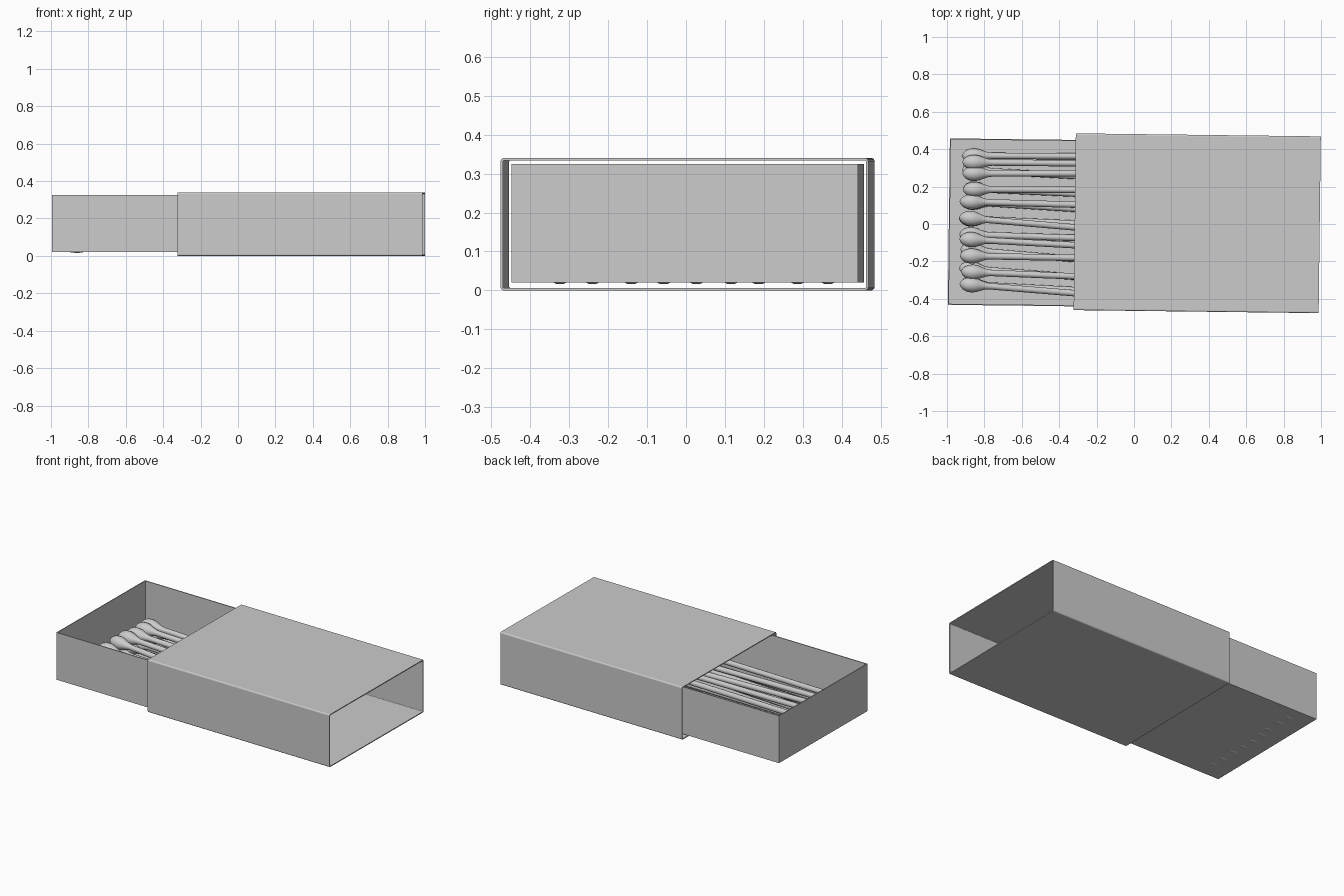
import bpy, bmesh, math, random
from mathutils import Matrix, Vector

if "Cube" in bpy.data.objects:
    bpy.data.objects.remove(bpy.data.objects["Cube"])

random.seed(4)
TILT = Matrix.Rotation(math.radians(-0.7), 4, 'Z')


def finish(name, bm, mat, smooth=False):
    bmesh.ops.transform(bm, matrix=mat, verts=bm.verts)
    bmesh.ops.recalc_face_normals(bm, faces=bm.faces)
    me = bpy.data.meshes.new(name)
    bm.to_mesh(me)
    bm.free()
    ob = bpy.data.objects.new(name, me)
    bpy.context.collection.objects.link(ob)
    if smooth:
        for p in me.polygons:
            p.use_smooth = True
    return ob


def loft(bm, rings, closed=False):
    n = len(rings[0])
    pairs = list(zip(rings, rings[1:])) + ([(rings[-1], rings[0])] if closed else [])
    for a, b in pairs:
        for i in range(n):
            j = (i + 1) % n
            bm.faces.new((a[i], a[j], b[j], b[i]))


def rounded_rect(w, h, r, steps=3):
    pts = []
    for k, (sx, sz) in enumerate([(1, 1), (-1, 1), (-1, -1), (1, -1)]):
        for s in range(steps + 1):
            a = math.pi / 2 * (k + s / steps)
            pts.append((sx * (w / 2 - r) + r * math.cos(a), sz * (h / 2 - r) + r * math.sin(a)))
    return pts


# Sleeve: thin tube open at both ends
bm = bmesh.new()
outer, inner = rounded_rect(0.945, 0.34, 0.008), rounded_rect(0.933, 0.328, 0.004)
rings = [[bm.verts.new((x, y, z)) for y, z in prof]
         for x, prof in ((-0.655, outer), (0.655, outer), (0.655, inner), (-0.655, inner))]
loft(bm, rings, closed=True)
finish("sleeve", bm, Matrix.Translation((0.338, 0.004, 0.17)) @ TILT)

# Tray: open-topped box with thin walls
bm = bmesh.new()
L, W, T = 1.28, 0.89, 0.006


def rect(l, w, z):
    return [bm.verts.new((sx * l / 2, sy * w / 2, z)) for sx, sy in ((1, 1), (-1, 1), (-1, -1), (1, -1))]


rings = [rect(L, W, 0.02), rect(L, W, 0.325), rect(L - 2 * T, W - 2 * T, 0.325), rect(L - 2 * T, W - 2 * T, 0.026)]
loft(bm, rings)
bm.faces.new(rings[0])
bm.faces.new(rings[-1])
finish("tray", bm, Matrix.Translation((-0.35, 0.005, 0)) @ TILT)

# Matches: a lathed stick with a bulbous head, laid in two layers
PROFILE = [(0.0, 0.002), (0.006, 0.016), (0.02, 0.029), (0.04, 0.038), (0.065, 0.041), (0.09, 0.037),
           (0.115, 0.027), (0.14, 0.019), (0.16, 0.017), (1.1, 0.017)]


def match(name, start, end):
    bm = bmesh.new()
    n = 14
    rings = [[bm.verts.new((x, r * math.cos(2 * math.pi * i / n), r * math.sin(2 * math.pi * i / n)))
              for i in range(n)] for x, r in PROFILE]
    loft(bm, rings)
    bm.faces.new(rings[0])
    bm.faces.new(rings[-1])
    start, end = Vector(start), Vector(end)
    rot = (end - start).to_track_quat('X', 'Z').to_matrix().to_4x4()
    ob = finish(name, bm, Matrix.Translation(start) @ rot, True)
    ob.data.polygons[-1].use_smooth = False


LOWER = [(-0.32, -0.38), (-0.235, -0.32), (-0.135, -0.23), (-0.055, -0.09), (0.03, -0.02),
         (0.12, 0.05), (0.19, 0.14), (0.29, 0.23), (0.365, 0.36)]
UPPER = [(-0.32, -0.41), (-0.255, -0.30), (-0.17, -0.19), (-0.08, -0.14), (0.035, -0.06),
         (0.12, 0.09), (0.185, 0.18), (0.27, 0.27), (0.33, 0.32)]
for layer, rows, z0, z1 in (("lower", LOWER, 0.057, 0.046), ("upper", UPPER, 0.117, 0.082)):
    for i, (y0, y1) in enumerate(rows):
        x = -0.925 + random.uniform(-0.012, 0.012)
        match(f"{layer}_match_{i + 1}", (x, y0, z0), (0.17, y1, z1))
